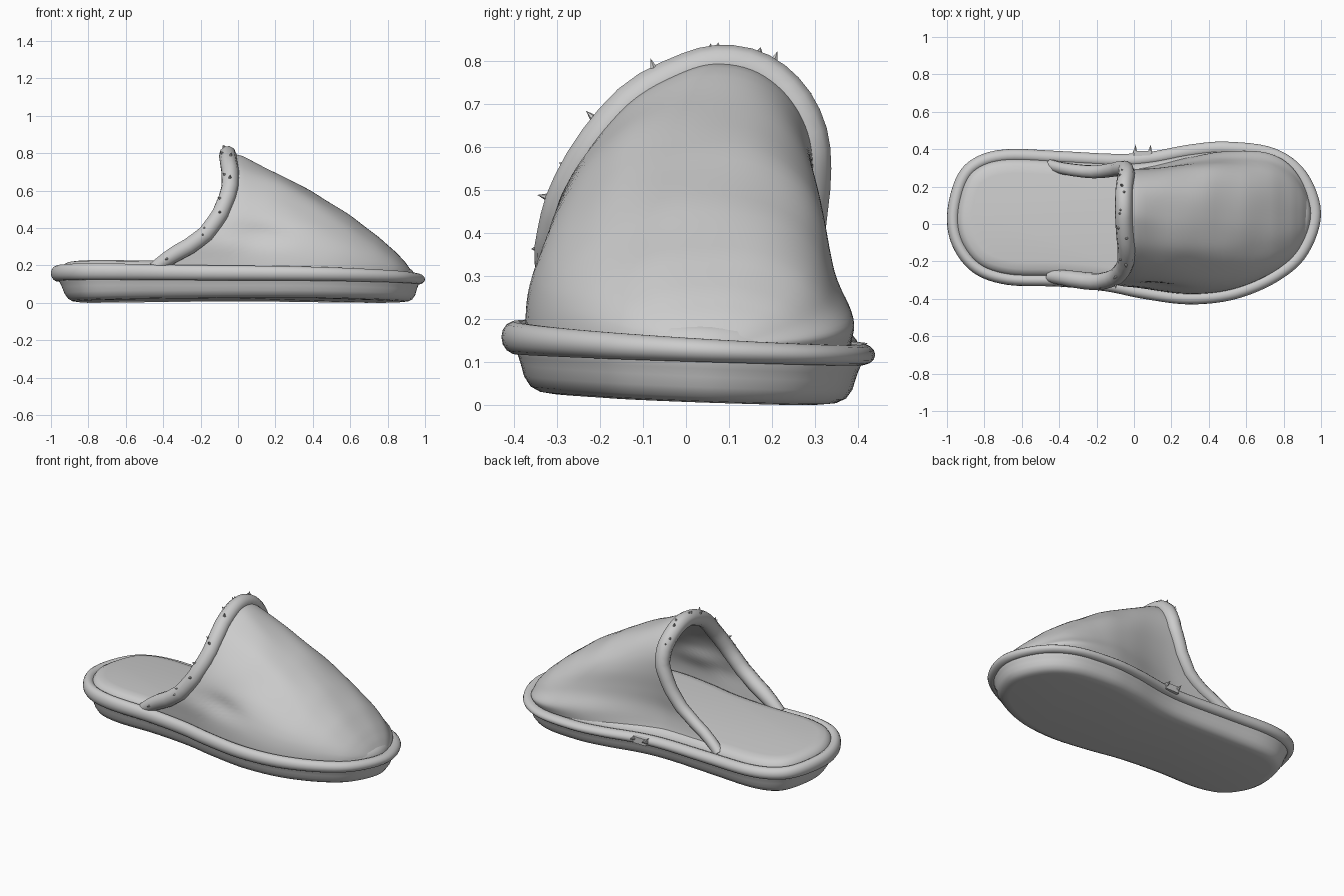
import bpy, bmesh, math, random
from mathutils import Vector

if "Cube" in bpy.data.objects:
    bpy.data.objects.remove(bpy.data.objects["Cube"])
random.seed(4)

grey = bpy.data.materials.new("soft grey")
grey.use_nodes = True
grey.diffuse_color = (0.6, 0.6, 0.6, 1)
grey.node_tree.nodes["Principled BSDF"].inputs["Base Color"].default_value = (0.6, 0.6, 0.6, 1)

# Outer footprint of the welt
FOOT = [(-1, .05), (-.95, .25), (-.85, .355), (-.68, .4), (-.4, .39), (-.1, .375),
        (.08, .385), (.3, .425), (.5, .44), (.75, .405), (.92, .28), (1, .06),
        (.93, -.16), (.78, -.3), (.55, -.4), (.3, -.43), (.05, -.4), (-.15, -.36),
        (-.4, -.335), (-.68, -.325), (-.86, -.26), (-.97, -.12)]


def spline(a, b, c, d, t):
    return 0.5 * (2 * b + (c - a) * t + (2 * a - 5 * b + 4 * c - d) * t * t
                  + (3 * b - a - 3 * c + d) * t ** 3)


def table(pts, x):
    """Linear lookup through (x, value) pairs."""
    if x <= pts[0][0]:
        return pts[0][1]
    for (x0, y0), (x1, y1) in zip(pts, pts[1:]):
        if x <= x1:
            return y0 + (y1 - y0) * (x - x0) / (x1 - x0)
    return pts[-1][1]


def clamp(x):
    return max(0, min(1, x))


pts = [Vector(p) for p in FOOT]
n = len(pts)
OUT = [spline(pts[i - 1], pts[i], pts[(i + 1) % n], pts[(i + 2) % n], k / 6)
       for i in range(n) for k in range(6)]


def inset(d):
    loop = []
    for i, p in enumerate(OUT):
        t = (OUT[(i + 1) % len(OUT)] - OUT[i - 1]).normalized()
        loop.append(p + Vector((t.y, -t.x)) * d)
    return loop


def welt_z(x, y):
    return .143 - .015 * x - .045 * y


def ground_z(x, y):
    return .004 - .035 * y + .012 * (1 - x * x)


def finish(ob, angle=50):
    ob.data.materials.clear()
    ob.data.materials.append(grey)
    bpy.ops.object.select_all(action='DESELECT')
    ob.select_set(True)
    bpy.context.view_layer.objects.active = ob
    bpy.ops.object.shade_smooth_by_angle(angle=math.radians(angle))


def loft(name, rows, ring=True, wrap=False, caps=()):
    """Skin rows of points; ring closes each row, wrap joins last row to first."""
    bm = bmesh.new()
    vs = [[bm.verts.new(p) for p in r] for r in rows]
    m = len(rows[0])
    for i in range(len(rows) if wrap else len(rows) - 1):
        a, b = vs[i], vs[(i + 1) % len(rows)]
        for j in range(m if ring else m - 1):
            k = (j + 1) % m
            bm.faces.new((a[j], a[k], b[k], b[j]))
    for c in caps:
        bm.faces.new(vs[c])
    bmesh.ops.remove_doubles(bm, verts=bm.verts, dist=.0005)
    bmesh.ops.recalc_face_normals(bm, faces=bm.faces)
    me = bpy.data.meshes.new(name)
    bm.to_mesh(me)
    bm.free()
    ob = bpy.data.objects.new(name, me)
    bpy.context.collection.objects.link(ob)
    finish(ob)
    return ob


# Sole: stacked insets blending from the ground up to the welt, tucked in at the heel
rows = []
for d, t in [(.12, 0), (.09, .03), (.068, .12), (.053, .3), (.046, .5), (.04, .65), (.032, .8), (.03, 1)]:
    rows.append([(p.x + .035 * (1 - t) * max(0, -p.x) ** 4, p.y,
                  ground_z(*p) * (1 - t) + welt_z(*p) * t) for p in inset(d)])
loft("sole", rows, caps=(0, -1))

# Welt: rounded piping around the footprint, fuller at the heel and right side
rows = []
for k in range(14):
    a = math.tau * k / 14
    rows.append([(p.x, p.y, welt_z(*p) + (.035 - .007 * p.x - .015 * p.y) * math.sin(a))
                 for p in inset(.034 - .034 * math.cos(a))])
loft("welt", rows, wrap=True)

# Insole: padded footbed
rows = []
for d, h in [(.05, 0), (.056, .028), (.068, .047), (.09, .06), (.13, .066)]:
    rows.append([(p.x, p.y, welt_z(*p) + h) for p in inset(d)])
loft("insole", rows, caps=(-1,))

# Upper: arched sections that shrink towards the toe
SEAM = inset(.055)
TOE = max(p.x for p in SEAM) - .002
CREST = [(-.5, .79), (0, .785), (.2, .695), (.4, .59), (.6, .465), (.75, .355),
         (.85, .265), (.9, .21), (TOE, .145)]
ARCH = [(-1, 0), (-1.02, .1), (-1.04, .24), (-.99, .37), (-.87, .53), (-.63, .72),
        (-.33, .89), (.02, .985), (.28, 1.01), (.55, .985), (.76, .9), (.9, .76),
        (.93, .6), (.89, .4), (.85, .24), (.88, .1), (.94, 0)]
MOUTH = [(0, -.46), (.05, -.42), (.13, -.35), (.22, -.25), (.32, -.17), (.48, -.1),
         (.69, -.045), (.85, -.04), (1, -.055)]
FLANK = [(0, 1.5), (.4, 1.4), (.8, .9)]


def seam_span(x):
    ys = []
    for i, p in enumerate(SEAM):
        q = SEAM[i - 1]
        if (p.x - x) * (q.x - x) <= 0 and p.x != q.x:
            ys.append(q.y + (p.y - q.y) * (x - q.x) / (p.x - q.x))
    return min(ys), max(ys)


def arch(u):
    f = u * (len(ARCH) - 1)
    i = min(int(f), len(ARCH) - 2)
    g = [Vector(ARCH[max(0, min(len(ARCH) - 1, i + k))]) for k in (-1, 0, 1, 2)]
    return spline(*g, f - i)


def upper_point(x, u):
    lo, hi = seam_span(x)
    v, h = arch(u)
    # the right flank slopes in soon after the mouth, the left wall stays steep longer
    r = clamp((u - .2) / .3)
    r = r * r * (3 - 2 * r)
    w = clamp((x + .05) / .3) * (1 - r) + clamp((x + .05) / .85) * r
    p = table(FLANK, x) * (1 - r) + .85 * r
    a = math.pi * (1 - u)
    c = math.cos(a)
    v = v * (1 - w) + math.copysign(abs(c) ** p, c) * w
    h = h * (1 - w) + max(0, math.sin(a)) ** .88 * w
    # soft fold low on the right flank, bulge low on the left, light creasing
    if v < 0:
        v += .07 * math.exp(-((x - .1) / .14) ** 2 - ((h - .34 - .1 * x) / .1) ** 2)
    else:
        v += .1 * w * v * math.exp(-((h - .2) / .16) ** 2)
    h *= 1 + .008 * math.sin(9 * u + 17 * x) * math.sin(23 * u - 5 * x)
    y = (lo + hi) / 2 + v * (hi - lo) / 2
    base = welt_z(x, y) + .012
    return Vector((x, y, base + h * max(0, table(CREST, x) - base)))


NU, NS = 80, 40
rows = []
for i in range(NS + 1):
    s = math.sin(math.pi / 2 * i / NS)
    row = []
    for j in range(NU + 1):
        u = j / NU
        x0 = table(MOUTH, arch(u).y)
        row.append(upper_point(x0 + (TOE - x0) * s, u))
    rows.append(row)
mouth = rows[0]
upper = loft("upper", rows, ring=False)
mod = upper.modifiers.new("thickness", 'SOLIDIFY')
mod.thickness = .018
mod.offset = -1


def tube(name, path, radius):
    cu = bpy.data.curves.new(name, 'CURVE')
    cu.dimensions = '3D'
    cu.bevel_depth = 1
    cu.bevel_resolution = 3
    cu.use_fill_caps = True
    sp = cu.splines.new('POLY')
    sp.points.add(len(path) - 1)
    for k, (pt, p) in enumerate(zip(sp.points, path)):
        pt.co = (*p, 1)
        pt.radius = radius(k / (len(path) - 1))
    ob = bpy.data.objects.new(name, cu)
    bpy.context.collection.objects.link(ob)
    bpy.ops.object.select_all(action='DESELECT')
    ob.select_set(True)
    bpy.context.view_layer.objects.active = ob
    bpy.ops.object.convert(target='MESH')
    finish(bpy.context.object)


# Collar: fleece roll around the mouth, thinner down the left side
tube("collar", mouth[1:-1:2], lambda t: .046 - .016 * max(0, t - .65) / .35 - .012 * max(0, 1 - 12 * t))


# Fleece tufts and a small side tab
def spike(name, base, direction, r, length):
    d = Vector(direction).normalized()
    bpy.ops.mesh.primitive_cone_add(vertices=6, radius1=r, radius2=0, depth=length,
                                    location=Vector(base) + d * length / 2,
                                    rotation=d.to_track_quat('Z', 'Y').to_euler())
    bpy.context.object.name = name
    finish(bpy.context.object, 30)


for k in range(16):
    p = mouth[6 + k * 3 + random.randint(0, 2)]
    d = Vector((random.uniform(-.4, .1), p.y - .05, p.z - .4)).normalized()
    spike("tuft", p + d * .036, d, .011, random.uniform(.018, .032))

bpy.ops.mesh.primitive_cube_add(size=1, location=(.045, .376, .13))
tab = bpy.context.object
tab.name = "side_tab"
tab.scale = (.09, .03, .04)
finish(tab, 30)
for x in (.005, .085):
    spike("tab_tip", (x, .38, .135), (.1, 1, .2), .014, .045)
